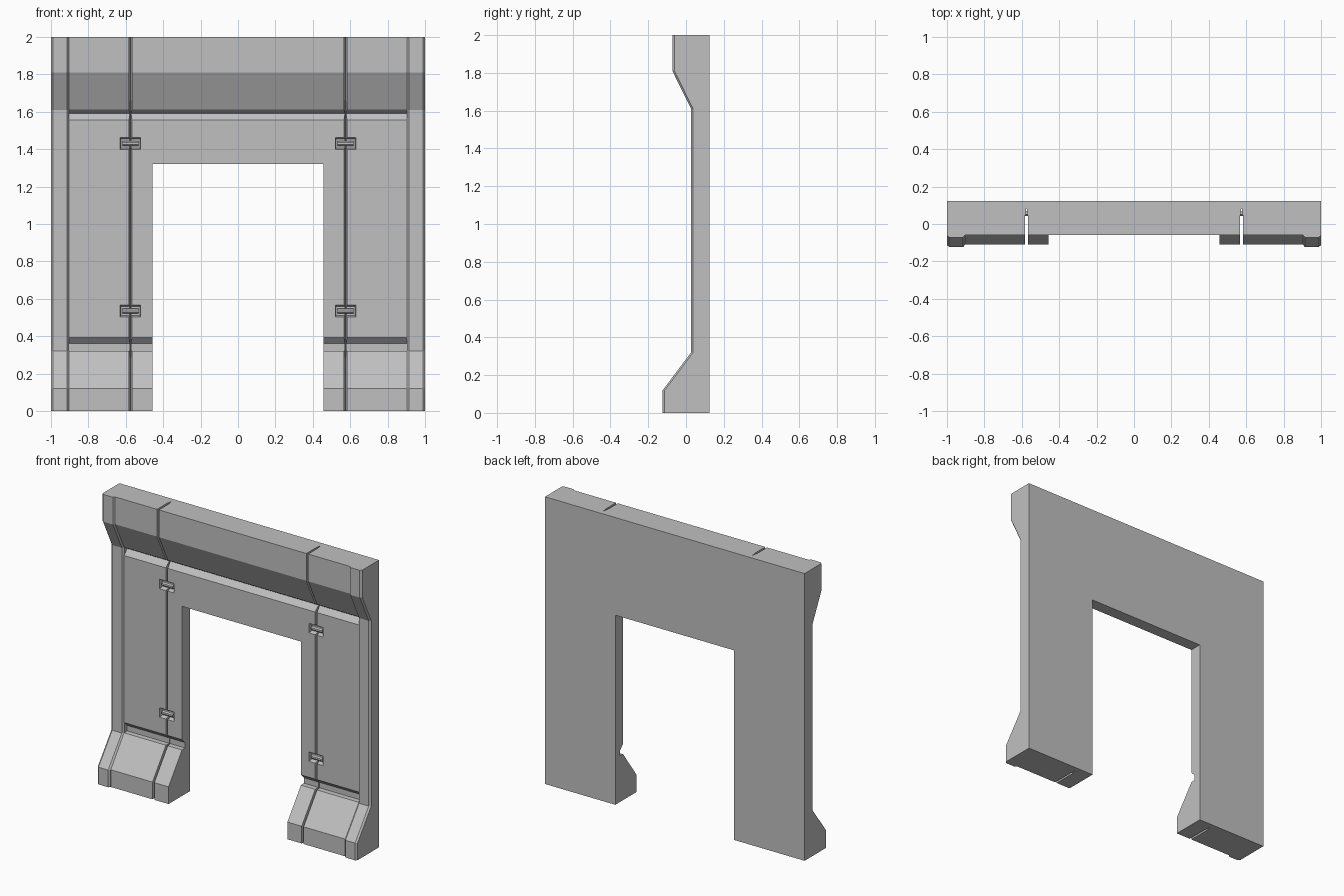
import bpy
import bmesh

cube = bpy.data.objects.get("Cube")
if cube:
    bpy.data.objects.remove(cube, do_unlink=True)

stone = bpy.data.materials.new("grey_stone")
stone.use_nodes = True
GREY = (0.53, 0.53, 0.53, 1)
stone.diffuse_color = GREY
stone.node_tree.nodes["Principled BSDF"].inputs["Base Color"].default_value = GREY

BACK = 0.1235


def loft(name, rings):
    """Join equal-length closed rings and cap both ends."""
    bm = bmesh.new()
    loops = [[bm.verts.new(p) for p in ring] for ring in rings]
    n = len(loops[0])
    for a, b in zip(loops, loops[1:]):
        for i in range(n):
            j = (i + 1) % n
            bm.faces.new((a[i], a[j], b[j], b[i]))
    bm.faces.new(loops[0])
    bm.faces.new(loops[-1])
    bmesh.ops.recalc_face_normals(bm, faces=bm.faces)
    mesh = bpy.data.meshes.new(name)
    bm.to_mesh(mesh)
    bm.free()
    mesh.materials.append(stone)
    obj = bpy.data.objects.new(name, mesh)
    bpy.context.collection.objects.link(obj)
    return obj


def extrude_x(name, profile, x0, x1):
    return loft(name, [[(x, y, z) for y, z in profile] for x in (x0, x1)])


def extrude_z(name, profile, z0, z1):
    return loft(name, [[(x, y, z) for x, y in profile] for z in (z0, z1)])


def cut(target, cutter):
    cutter.hide_render = True
    mod = target.modifiers.new("cut", 'BOOLEAN')
    mod.operation = 'DIFFERENCE'
    mod.solver = 'EXACT'
    mod.object = cutter
    bpy.context.view_layer.objects.active = target
    bpy.ops.object.modifier_apply(modifier=mod.name)
    bpy.data.objects.remove(cutter, do_unlink=True)


# Main wall: side profile with plinth, two grooves and overhanging cornice
WALL, GROOVE = 0.038, 0.07
profile = [
    (BACK, 0), (-0.11, 0), (-0.11, 0.12), (WALL, 0.32),
    (GROOVE, 0.322), (GROOVE, 0.36), (WALL, 0.392),
    (WALL, 1.555), (GROOVE, 1.592), (WALL, 1.612),
    (-0.06, 1.81), (-0.06, 2), (BACK, 2),
]
wall = extrude_x("wall_panel", profile, -0.905, 0.905)

# Doorway
cut(wall, extrude_x("door_cutter", [(-1, -1), (1, -1), (1, 1.32), (-1, 1.32)],
                    -0.458, 0.458))

SEAM = 0.575
CLIP_HEIGHTS = (0.535, 1.43)
for side in (-1, 1):
    # Vertical seam narrowing towards the back
    c, w = side * SEAM, 0.007
    cut(wall, extrude_z("seam_cutter",
                        [(c - w, -0.3), (c + w, -0.3), (c + w, 0.045), (c, 0.09), (c - w, 0.045)],
                        -0.1, 2.1))
    # Pockets for the clips
    for z in CLIP_HEIGHTS:
        rings = []
        for y, hw, hh in ((0.0, 0.055, 0.033), (WALL, 0.055, 0.033), (0.065, 0.05, 0.024)):
            rings.append([(c - hw, y, z - hh), (c + hw, y, z - hh),
                          (c + hw, y, z + hh), (c - hw, y, z + hh)])
        cut(wall, loft("pocket_cutter", rings))

for side, label in ((-1, "right"), (1, "left")):
    # Clip bars bridging the seam
    for z, level in zip(CLIP_HEIGHTS, ("lower", "upper")):
        bar = [(0.07, z - 0.014), (0.05, z - 0.014), (0.042, z - 0.006),
               (0.042, z + 0.006), (0.05, z + 0.014), (0.07, z + 0.014)]
        extrude_x(f"{level}_{label}_clip", bar, side * SEAM - 0.042, side * SEAM + 0.042)

    # Outer pillar with chamfered front corners
    rings = []
    for z, f in ((0, -BACK), (0.12, -BACK), (0.32, 0.027),
                 (1.61, 0.027), (1.81, -0.072), (2, -0.072)):
        section = [(1, BACK), (1, f + 0.011), (0.988, f), (0.914, f),
                   (0.903, f + 0.013), (0.903, BACK)]
        rings.append([(side * x, y, z) for x, y in section])
    loft(f"{label}_pillar", rings)
